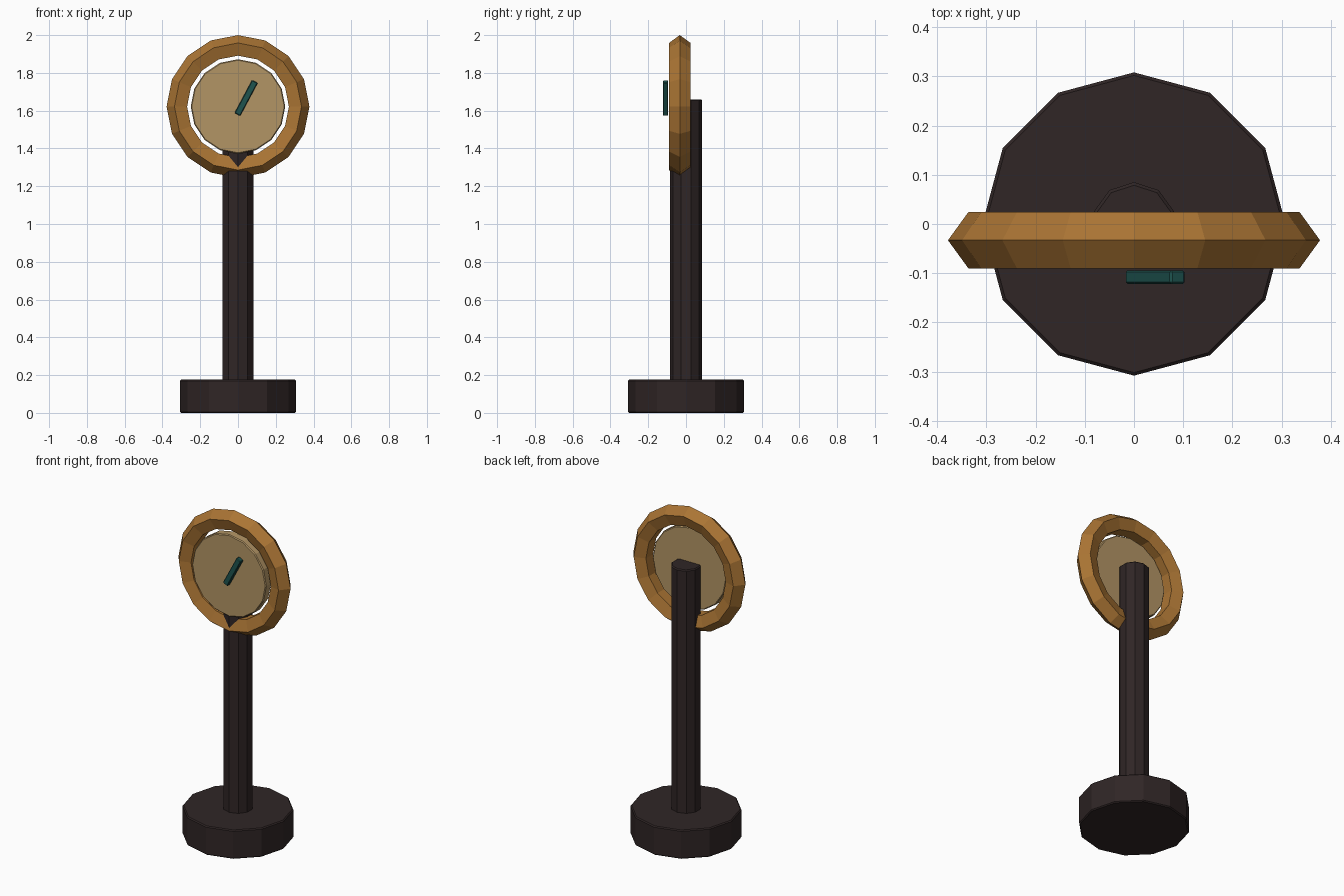
import bpy
from math import radians

default_cube = bpy.data.objects.get("Cube")
if default_cube:
    bpy.data.objects.remove(default_cube, do_unlink=True)


def make_material(name, rgb):
    mat = bpy.data.materials.new(name)
    mat.use_nodes = True
    color = (*rgb, 1.0)
    mat.diffuse_color = color
    bsdf = next(n for n in mat.node_tree.nodes if n.type == 'BSDF_PRINCIPLED')
    bsdf.inputs["Base Color"].default_value = color
    return mat


DARK = make_material("dark brown", (0.029, 0.019, 0.019))
AMBER = make_material("amber wood", (0.40, 0.175, 0.034))
TAN = make_material("tan", (0.45, 0.30, 0.13))
TEAL = make_material("deep teal", (0.013, 0.088, 0.078))


def finish(name, mat, bevel=0.0):
    """Name and colour the active object; chamfer only its sharp rims."""
    obj = bpy.context.object
    obj.name = name
    obj.data.materials.append(mat)
    if bevel:
        mod = obj.modifiers.new("rim_bevel", 'BEVEL')
        mod.width = bevel
        mod.segments = 1
        mod.limit_method = 'ANGLE'
        mod.angle_limit = radians(45)
    return obj


def cylinder(name, mat, sides, radius, depth, location, tilt=0.0, bevel=0.006):
    bpy.ops.mesh.primitive_cylinder_add(
        vertices=sides, radius=radius, depth=depth,
        location=location, rotation=(tilt, 0, 0))
    return finish(name, mat, bevel)


FACE_Z = 1.622
UPRIGHT = radians(90)

# Stand: faceted foot and post
cylinder("base", DARK, 12, 0.308, 0.176, (0, 0, 0.088))
cylinder("post", DARK, 10, 0.085, 1.49, (0, 0, 0.915))

# Dial plate inside the rim
cylinder("dial", TAN, 16, 0.25, 0.055, (0, -0.0605, FACE_Z), UPRIGHT, 0.005)

# Chunky five-sided rim
bpy.ops.mesh.primitive_torus_add(
    major_segments=16, minor_segments=5,
    major_radius=0.318, minor_radius=0.06,
    location=(0, -0.033, FACE_Z), rotation=(UPRIGHT, 0, 0))
rim = finish("rim", AMBER)
rim.data.shade_flat()

# Slanted pointer in front of the dial
bpy.ops.mesh.primitive_cube_add(
    size=1, location=(0.043, -0.108, 1.667), rotation=(0, radians(28), 0))
pointer = bpy.context.object
pointer.scale = (0.034, 0.028, 0.198)
bpy.ops.object.transform_apply(location=False, rotation=False, scale=True)
finish("pointer", TEAL, 0.004)
